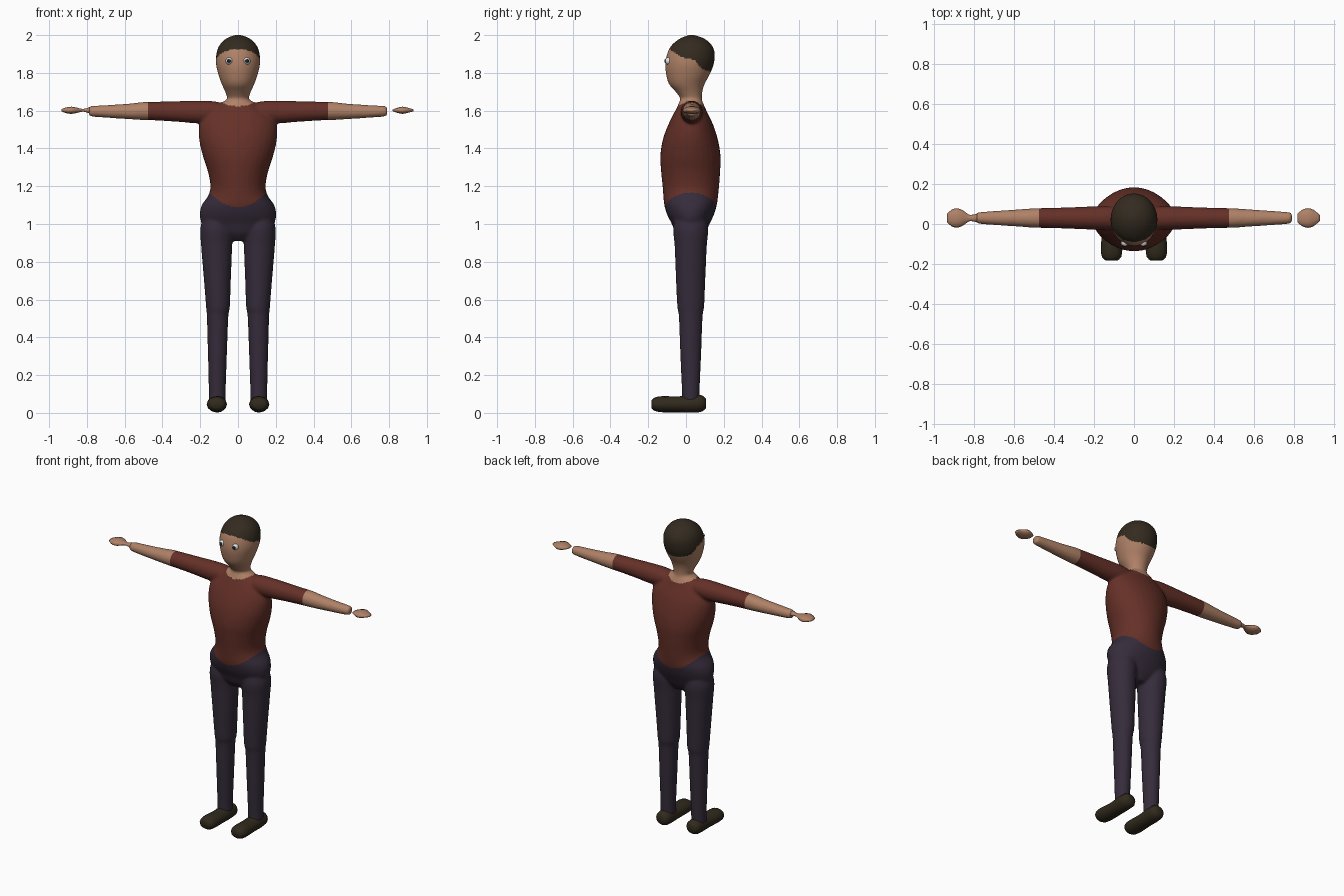
import bpy, bmesh, math
from mathutils import Vector

if "Cube" in bpy.data.objects:
    bpy.data.objects.remove(bpy.data.objects["Cube"])


def material(name, rgb):
    m = bpy.data.materials.new(name)
    m.diffuse_color = (*rgb, 1)
    m.use_nodes = True
    m.node_tree.nodes["Principled BSDF"].inputs["Base Color"].default_value = m.diffuse_color
    return m


SKIN = material("skin", (0.43, 0.22, 0.135))
SHIRT = material("red shirt", (0.13, 0.030, 0.021))
PANTS = material("purple trousers", (0.036, 0.025, 0.043))
HAIR = material("brown hair", (0.034, 0.024, 0.014))
SHOE = material("dark shoe", (0.030, 0.023, 0.012))
WHITE = material("eye white", (0.75, 0.75, 0.75))
PUPIL = material("pupil", (0.012, 0.016, 0.02))


def spline(a, b, c, d, t):
    return tuple(0.5 * (2 * q + (r - p) * t + (2 * p - 5 * q + 4 * r - s) * t * t
                        + (3 * q - p - 3 * r + s) * t ** 3) for p, q, r, s in zip(a, b, c, d))


def loft(name, rings, axis="z", sides=32, steps=4, mat=None):
    """Closed tube through rings of (position, centre u, centre v, radius u, radius v)."""
    pts = []
    for i in range(len(rings) - 1):
        a, d = rings[max(i - 1, 0)], rings[min(i + 2, len(rings) - 1)]
        pts += [spline(a, rings[i], rings[i + 1], d, k / steps) for k in range(steps)]
    pts.append(rings[-1])
    bm = bmesh.new()
    loops = []
    for p, cu, cv, ru, rv in pts:
        loop = []
        for k in range(sides):
            t = 2 * math.pi * k / sides
            u, v = cu + ru * math.cos(t), cv + rv * math.sin(t)
            loop.append(bm.verts.new({"z": (u, v, p), "x": (p, u, v), "y": (u, p, v)}[axis]))
        loops.append(loop)
    for a, b in zip(loops, loops[1:]):
        for k in range(sides):
            j = (k + 1) % sides
            bm.faces.new((a[k], a[j], b[j], b[k]))
    bm.faces.new(loops[0])
    bm.faces.new(loops[-1])
    bmesh.ops.recalc_face_normals(bm, faces=bm.faces)
    me = bpy.data.meshes.new(name)
    bm.to_mesh(me)
    bm.free()
    ob = bpy.data.objects.new(name, me)
    bpy.context.collection.objects.link(ob)
    if mat:
        me.materials.append(mat)
        me.shade_smooth()
    return ob


def front_back(z, front, back, rx, x=0):
    return (z, x, (front + back) / 2, rx, (back - front) / 2)


# Head and neck
parts = [loft("head", [front_back(*r) for r in (
    (1.56, -.03, .09, .07), (1.62, -.03, .085, .06), (1.66, -.028, .084, .056),
    (1.70, -.055, .087, .068), (1.74, -.09, .098, .086), (1.79, -.105, .125, .104),
    (1.85, -.110, .148, .117), (1.91, -.097, .152, .113), (1.95, -.073, .134, .096),
    (1.98, -.035, .100, .066), (1.996, .000, .060, .030), (2.001, .02, .04, .01))])]

# Torso and hips
parts.append(loft("torso", [front_back(*r) for r in (
    (0.91, -.02, .07, .06), (0.95, -.055, .10, .14), (1.00, -.075, .125, .19), (1.05, -.10, .148, .202),
    (1.10, -.115, .163, .192), (1.15, -.12, .170, .158), (1.20, -.124, .175, .146),
    (1.28, -.132, .181, .160), (1.36, -.136, .183, .186), (1.45, -.122, .168, .206),
    (1.53, -.092, .142, .203), (1.59, -.062, .113, .165), (1.63, -.042, .095, .11),
    (1.66, -.03, .083, .055))]))

# Legs and arms
for s in (-1, 1):
    parts.append(loft("leg", [front_back(z, f, b, r, s * x) for z, f, b, x, r in (
        (1.06, -.05, .10, .105, .07), (0.98, -.068, .118, .114, .085), (0.88, -.06, .11, .113, .082),
        (0.70, -.053, .102, .109, .071), (0.56, -.046, .096, .106, .063), (0.51, -.038, .088, .108, .057),
        (0.30, -.030, .080, .109, .050), (0.12, -.022, .072, .110, .045), (0.06, -.022, .072, .110, .045))]))
    parts.append(loft("arm", [(s * x, .03, z, ry, rz) for x, z, ry, rz in (
        (.06, 1.600, .05, .035), (.13, 1.596, .058, .054), (.21, 1.593, .058, .060), (.33, 1.596, .053, .054),
        (.45, 1.598, .050, .049), (.51, 1.598, .048, .047), (.58, 1.596, .043, .041), (.70, 1.596, .035, .033),
        (.775, 1.597, .029, .028), (.79, 1.597, .022, .022))], "x"))

# Fuse into one continuous body
bpy.ops.object.select_all(action="DESELECT")
for p in parts:
    p.select_set(True)
body = parts[0]
bpy.context.view_layer.objects.active = body
bpy.ops.object.join()
body.name = "body"
remesh = body.modifiers.new("fuse", "REMESH")
remesh.mode = "VOXEL"
remesh.voxel_size = 0.008
smooth = body.modifiers.new("soften", "SMOOTH")
smooth.factor = 0.5
smooth.iterations = 6
for m in ("fuse", "soften"):
    bpy.ops.object.modifier_apply(modifier=m)


def hairline(y):
    """Hair edge height from forehead to nape."""
    pts = ((-.2, 1.985), (-.10, 1.932), (-.02, 1.882), (.045, 1.868), (.085, 1.82), (.15, 1.80), (.3, 1.79))
    for (a, za), (b, zb) in zip(pts, pts[1:]):
        if y <= b:
            return za + (zb - za) * (y - a) / (b - a)
    return 1.79


# Clothing and hair regions
me = body.data
me.materials.clear()
for m in (SKIN, SHIRT, PANTS, HAIR):
    me.materials.append(m)
collar = Vector((0, .03, 1.69))
for f in me.polygons:
    c = f.center
    if c.z > 1.7:
        f.material_index = 3 if c.z > hairline(c.y) else 0
    elif abs(c.x) > .475 or (c - collar).length < .1:
        f.material_index = 0
    else:
        f.material_index = 2 if c.z < 1.09 + min(.075, 3.3 * c.x ** 2) else 1
me.shade_smooth()

# Hands: the left one trails a thin wrist
loft("right_hand", [(x, .03, 1.602, ry, rz) for x, ry, rz in (
    (.818, .022, .004), (.84, .040, .013), (.87, .049, .020), (.90, .040, .014), (.93, .014, .005))],
    "x", 10, 2, SKIN)
loft("left_hand", [(x, .03, 1.602, ry, rz) for x, ry, rz in (
    (-.935, .022, .006), (-.91, .043, .016), (-.88, .048, .020), (-.85, .034, .014),
    (-.82, .015, .007), (-.785, .022, .018))], "x", 10, 2, SKIN)


def ball(name, loc, scale, mat):
    bpy.ops.mesh.primitive_uv_sphere_add(segments=20, ring_count=12, radius=1, location=loc)
    ob = bpy.context.object
    ob.name, ob.scale = name, scale
    ob.data.materials.append(mat)
    ob.data.shade_smooth()


# Shoes and eyes
for s, side in ((-1, "left"), (1, "right")):
    loft(side + "_shoe", [(y, s * x, z, rx, rz) for y, x, z, rx, rz in (
        (-.182, .112, .046, .030, .022), (-.165, .112, .046, .048, .036), (-.12, .112, .046, .054, .043),
        (-.04, .110, .045, .050, .042), (.04, .110, .049, .050, .048), (.085, .109, .050, .046, .043),
        (.105, .109, .050, .028, .025))], "y", 12, 2, SHOE)
    ball(side + "_eye", (s * .047, -.093, 1.863), (.019, .019, .019), WHITE)
    ball(side + "_pupil", (s * .048, -.109, 1.863), (.010, .006, .010), PUPIL)
